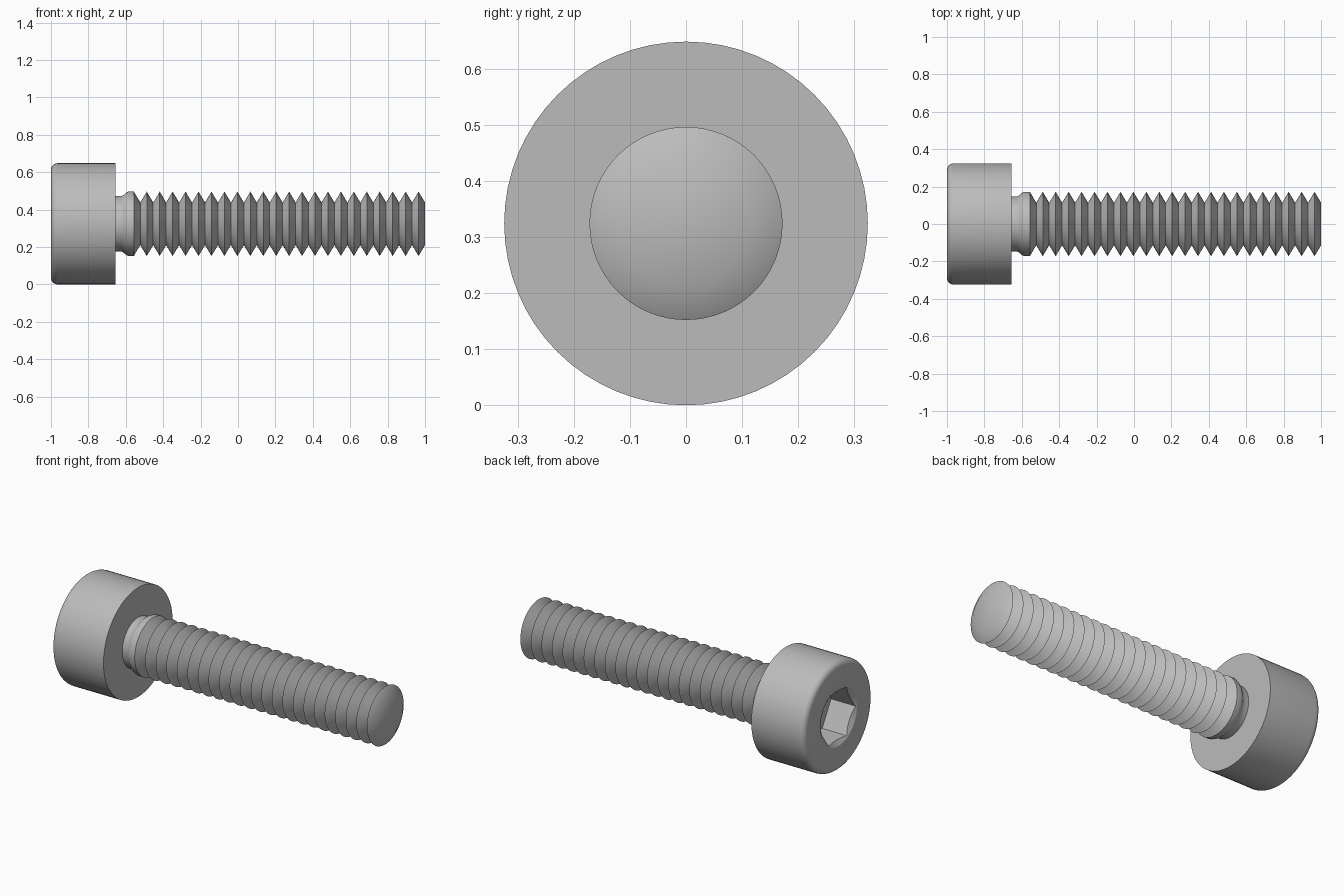
import bpy, bmesh, math

SEGMENTS = 64
AXIS_Z = 0.324

cube = bpy.data.objects.get("Cube")
if cube:
    bpy.data.objects.remove(cube)

# Plain steel
steel = bpy.data.materials.new("steel_grey")
steel.use_nodes = True
STEEL = (0.5, 0.5, 0.5, 1)
steel.diffuse_color = STEEL
steel.node_tree.nodes["Principled BSDF"].inputs["Base Color"].default_value = STEEL


def revolve(name, profile, sides=SEGMENTS, cap_start=True):
    """Turn (x, radius) points around the bolt axis and cap the ends."""
    bm = bmesh.new()
    rings = []
    for x, r in profile:
        angles = [2 * math.pi * i / sides for i in range(sides)]
        rings.append([bm.verts.new((x, r * math.cos(a), AXIS_Z + r * math.sin(a)))
                      for a in angles])
    for a, b in zip(rings, rings[1:]):
        for i in range(sides):
            j = (i + 1) % sides
            bm.faces.new((a[i], a[j], b[j], b[i]))
    if cap_start:
        bm.faces.new(rings[0])
    bm.faces.new(rings[-1])
    bmesh.ops.recalc_face_normals(bm, faces=bm.faces)
    mesh = bpy.data.meshes.new(name)
    bm.to_mesh(mesh)
    bm.free()
    obj = bpy.data.objects.new(name, mesh)
    bpy.context.collection.objects.link(obj)
    mesh.materials.append(steel)
    return obj


def activate(obj):
    bpy.ops.object.select_all(action='DESELECT')
    obj.select_set(True)
    bpy.context.view_layer.objects.active = obj


def cut(obj, cutter):
    mod = obj.modifiers.new("cut", 'BOOLEAN')
    mod.operation = 'DIFFERENCE'
    mod.solver = 'EXACT'
    mod.object = cutter
    activate(obj)
    bpy.ops.object.modifier_apply(modifier=mod.name)
    bpy.data.objects.remove(cutter)


def smooth(obj, degrees):
    activate(obj)
    bpy.ops.object.shade_smooth_by_angle(angle=math.radians(degrees))


# Cylinder head with a rounded outer rim
HEAD_R, FILLET = 0.324, 0.035
rim = []
for i in range(7):
    a = math.pi / 2 * i / 6
    rim.append((-1 + FILLET * (1 - math.sin(a)), HEAD_R - FILLET * (1 - math.cos(a))))
head = revolve("head", rim[::-1] + [(-0.655, HEAD_R)])

# Hex socket with a countersunk mouth
cut(head, revolve("socket_cutter", [(-1.1, 0.1655), (-0.835, 0.1655)], sides=6))
cut(head, revolve("countersink_cutter", [(-1.02, 0.206), (-0.97, 0.121)]))
smooth(head, 25)

# Neck flaring out into the threaded shank
profile = [(-0.655, 0.148), (-0.625, 0.148), (-0.614, 0.152),
           (-0.598, 0.167), (-0.586, 0.172), (-0.557, 0.172)]

# V-shaped thread ridges, ending in a chamfered tip
CREST, ROOT, TURNS = 0.172, 0.114, 22
pitch = (1 + 0.557) / (TURNS + 0.5)
for k in range(TURNS):
    x = -0.557 + pitch * k
    profile += [(x + pitch / 2, ROOT), (x + pitch, CREST)]
profile.append((1, ROOT))
shank = revolve("threaded_shank", profile, cap_start=False)
smooth(shank, 40)
